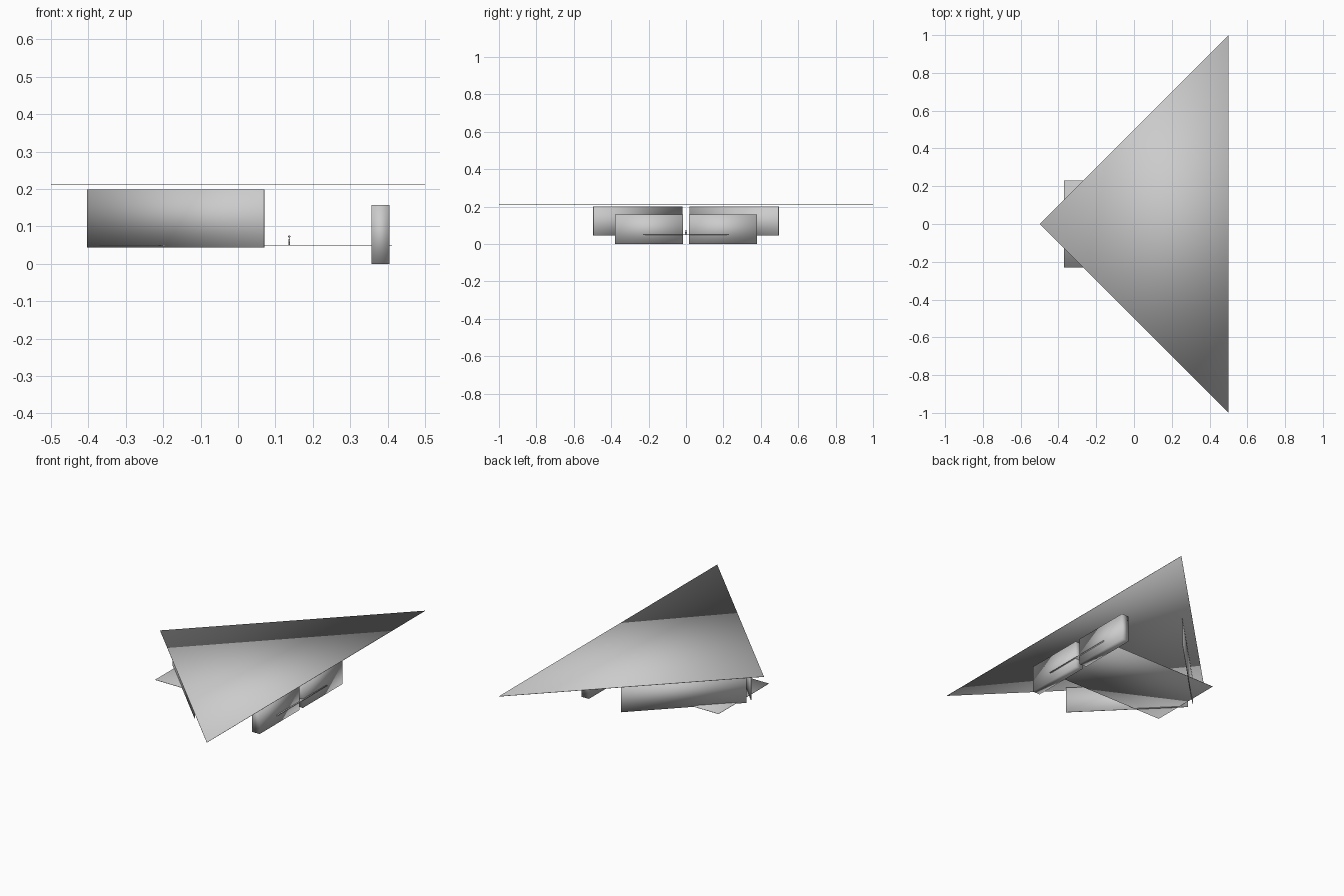
import bpy
import bmesh
import math
from mathutils import Matrix, Vector

cube = bpy.data.objects.get("Cube")
if cube:
    bpy.data.objects.remove(cube, do_unlink=True)

GREY = (0.6, 0.6, 0.6, 1)
hull_grey = bpy.data.materials.new("hull_grey")
hull_grey.use_nodes = True
hull_grey.diffuse_color = GREY
hull_grey.node_tree.nodes["Principled BSDF"].inputs["Base Color"].default_value = GREY


def finish(name, bm):
    """Turn a bmesh into a smooth-shaded grey object."""
    bmesh.ops.recalc_face_normals(bm, faces=bm.faces)
    for face in bm.faces:
        face.smooth = True
    mesh = bpy.data.meshes.new(name)
    bm.to_mesh(mesh)
    bm.free()
    mesh.materials.append(hull_grey)
    obj = bpy.data.objects.new(name, mesh)
    bpy.context.collection.objects.link(obj)
    return obj


def slab(name, outline, bottom, top):
    """Extrude a flat outline upward into a solid."""
    bm = bmesh.new()
    base = bm.faces.new([bm.verts.new((x, y, bottom)) for x, y in outline])
    new = bmesh.ops.extrude_face_region(bm, geom=[base])["geom"]
    risen = [v for v in new if isinstance(v, bmesh.types.BMVert)]
    bmesh.ops.translate(bm, verts=risen, vec=(0, 0, top - bottom))
    return finish(name, bm)


def rectangle(x0, x1, y0, y1):
    return [(x0, y0), (x1, y0), (x1, y1), (x0, y1)]


def strip(start, end, thickness):
    """Outline of a thin wall between two points on the ground plan."""
    a, b = Vector(start), Vector(end)
    side = (b - a).normalized().orthogonal() * thickness / 2
    return [a - side, b - side, b + side, a + side]


# Delta wing and lower deck
slab("delta_wing", [(-0.5, 0), (0.5, -1), (0.5, 1)], 0.212, 0.214)
slab("lower_deck", rectangle(-0.37, 0.412, -0.23, 0.23), 0.049, 0.051)

# Slanted side walls and rear engine blocks, one of each per side
for label, s in (("left", 1), ("right", -1)):
    slab(label + "_side_wall",
         strip((-0.403, 0.021 * s), (0.07, 0.495 * s), 0.003), 0.044, 0.199)
    slab(label + "_engine_block",
         rectangle(0.357, 0.405, 0.016 * s, 0.38 * s), 0, 0.157)

# Tiny pilot standing on the deck: legs, torso, arms and head
bm = bmesh.new()
parts = [((0, 0, 0.061), (0.004, 0.007, 0.011)),
         ((0, 0, 0.069), (0.002, 0.002, 0.004))]
for s in (-1, 1):
    parts.append(((0, 0.002 * s, 0.053), (0.003, 0.002, 0.008)))
    parts.append(((0, 0.005 * s, 0.061), (0.002, 0.002, 0.010)))
for centre, size in parts:
    bmesh.ops.create_cube(
        bm, size=1, matrix=Matrix.Translation(centre) @ Matrix.Diagonal((*size, 1)))
bmesh.ops.create_uvsphere(bm, u_segments=8, v_segments=6, radius=0.003,
                          matrix=Matrix.Translation((0, 0, 0.073)))
pilot = finish("pilot", bm)
pilot.location.x = 0.137
